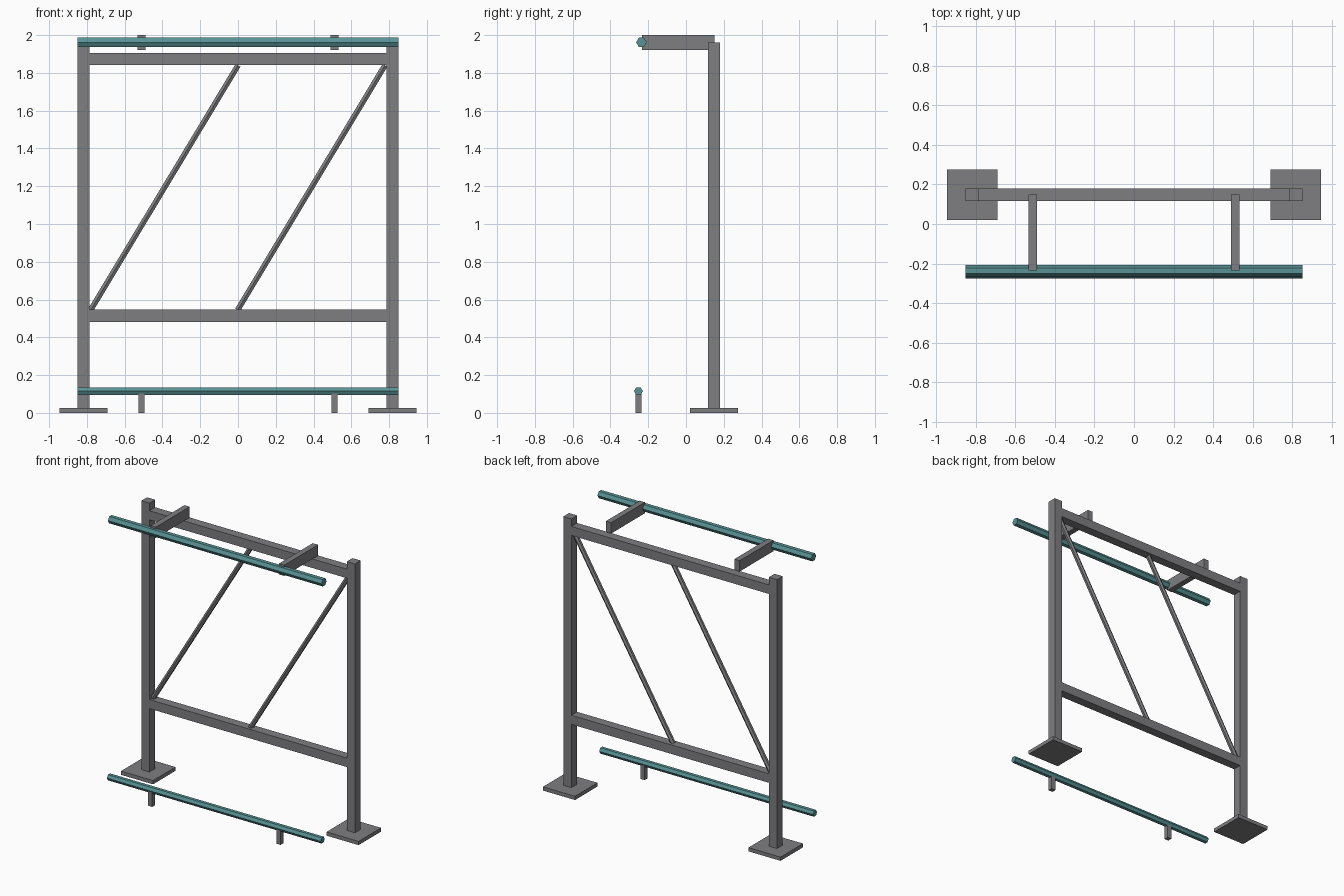
import bpy
import bmesh
import math
from mathutils import Vector

cube = bpy.data.objects.get("Cube")
if cube:
    bpy.data.objects.remove(cube, do_unlink=True)


def material(name, rgb):
    mat = bpy.data.materials.new(name)
    mat.use_nodes = True
    mat.diffuse_color = (*rgb, 1)
    mat.node_tree.nodes["Principled BSDF"].inputs["Base Color"].default_value = (*rgb, 1)
    return mat


STEEL = material("grey steel", (0.21, 0.205, 0.22))
TEAL = material("teal paint", (0.10, 0.29, 0.30))


def add_object(name, bm, mat):
    bmesh.ops.recalc_face_normals(bm, faces=bm.faces)
    mesh = bpy.data.meshes.new(name)
    bm.to_mesh(mesh)
    bm.free()
    mesh.materials.append(mat)
    obj = bpy.data.objects.new(name, mesh)
    bpy.context.scene.collection.objects.link(obj)


def box(name, low, high, mat=STEEL):
    """Box between two opposite corners."""
    bm = bmesh.new()
    low, high = Vector(low), Vector(high)
    bmesh.ops.create_cube(bm, size=1)
    for v in bm.verts:
        v.co = (low + high) / 2 + v.co * (high - low)
    add_object(name, bm, mat)


def hex_rod(name, start, end, radius, mat):
    """Six-sided rod with one edge turned to the front."""
    bm = bmesh.new()
    start, end = Vector(start), Vector(end)
    front = Vector((0, -1, 0))
    side = (end - start).normalized().cross(front)
    ring = []
    for i in range(6):
        a = math.tau * i / 6
        ring.append(radius * (math.cos(a) * front + math.sin(a) * side))
    caps = [[bm.verts.new(p + r) for r in ring] for p in (start, end)]
    for cap in caps:
        bm.faces.new(cap)
    for i in range(6):
        j = (i + 1) % 6
        bm.faces.new((caps[0][i], caps[0][j], caps[1][j], caps[1][i]))
    add_object(name, bm, mat)


FRAME_Y = 0.148    # centre plane of the upright frame
HALF = 0.0325      # half thickness of the frame tubes
POST_X = 0.8175
PLATE = 0.1275
ARM_X = 0.511
INNER = POST_X - HALF

# Parts repeated on both sides
for side, s in (("left", 1), ("right", -1)):
    x, ax = s * POST_X, s * ARM_X
    box(f"{side}_foot_plate", (x - PLATE, FRAME_Y - PLATE, 0),
        (x + PLATE, FRAME_Y + PLATE, 0.027))
    box(f"{side}_post", (x - HALF, FRAME_Y - HALF, 0.027),
        (x + HALF, FRAME_Y + HALF, 1.96))
    box(f"{side}_top_arm", (ax - 0.021, -0.234, 1.922), (ax + 0.021, 0.15, 2.0))
    box(f"{side}_rail_leg", (ax - 0.016, -0.268, 0), (ax + 0.016, -0.236, 0.105))

# Cross beams
for name, z in (("lower_beam", 0.515), ("upper_beam", 1.873)):
    box(name, (-INNER, FRAME_Y - HALF, z - HALF), (INNER, FRAME_Y + HALF, z + HALF))

# Diagonal braces
for name, x in (("right_brace", -0.78), ("left_brace", -0.002)):
    hex_rod(name, (x, FRAME_Y, 0.545), (x + 0.78, FRAME_Y, 1.84), 0.017, STEEL)

# Teal rails
hex_rod("upper_rail", (-0.85, -0.236, 1.962), (0.85, -0.236, 1.962), 0.028, TEAL)
hex_rod("lower_rail", (-0.85, -0.252, 0.115), (0.85, -0.252, 0.115), 0.0235, TEAL)
